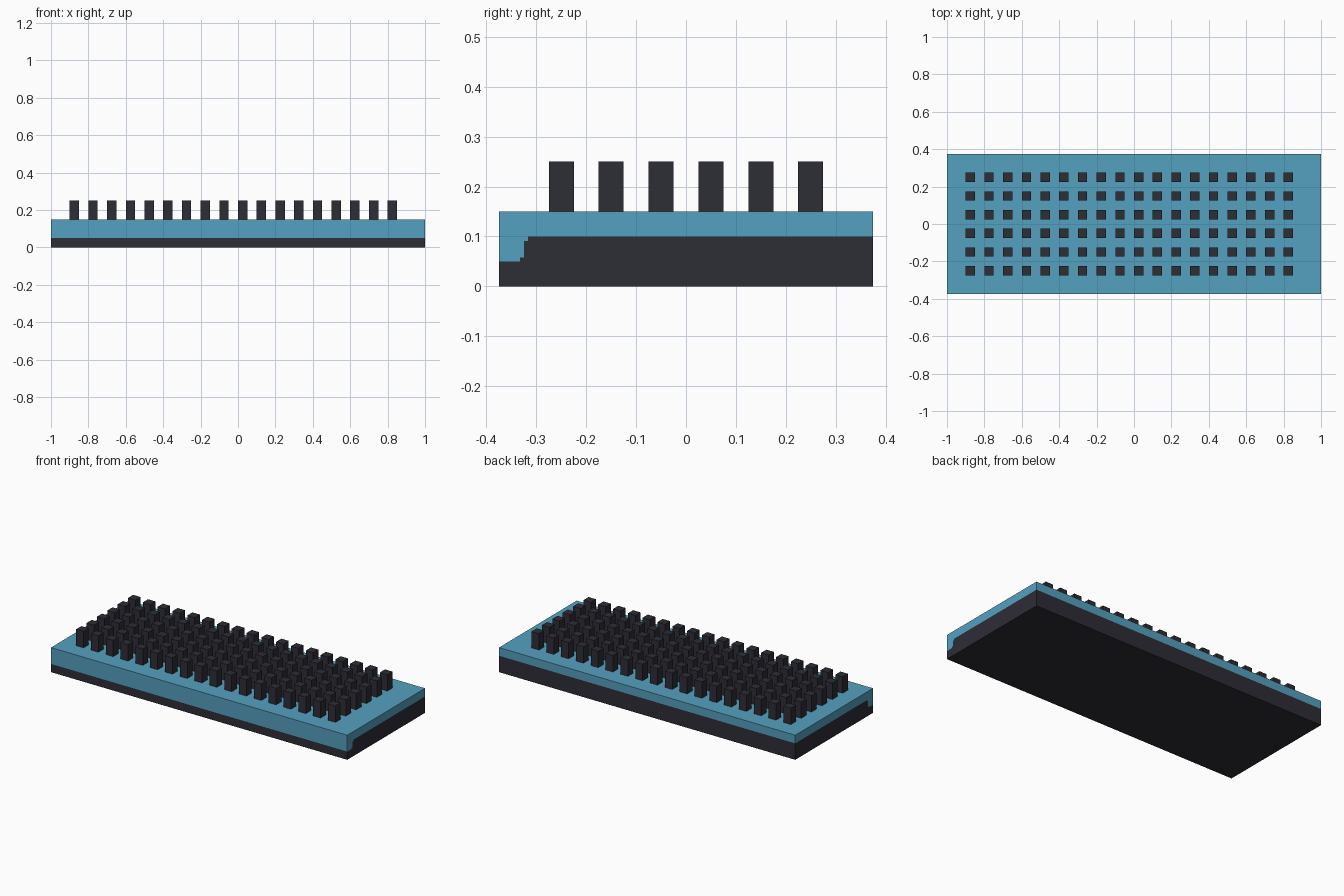
import bpy
import bmesh

cube = bpy.data.objects.get("Cube")
if cube:
    bpy.data.objects.remove(cube, do_unlink=True)

HALF_X, HALF_Y, BODY_TOP = 1.0, 0.375, 0.15


def make_material(name, rgb):
    mat = bpy.data.materials.new(name)
    mat.use_nodes = True
    color = (*rgb, 1.0)
    mat.diffuse_color = color
    mat.node_tree.nodes["Principled BSDF"].inputs["Base Color"].default_value = color
    return mat


def add_object(name, bm, mat):
    bmesh.ops.recalc_face_normals(bm, faces=bm.faces)
    mesh = bpy.data.meshes.new(name)
    bm.to_mesh(mesh)
    bm.free()
    mesh.materials.append(mat)
    obj = bpy.data.objects.new(name, mesh)
    bpy.context.collection.objects.link(obj)
    return obj


def extrude_half(name, outer, seam, mat):
    """Extrude a side profile (y, z) along x, leaving the hidden seam open."""
    bm = bmesh.new()
    profile = seam + outer
    left, right = [[bm.verts.new((x, y, z)) for y, z in profile]
                   for x in (HALF_X, -HALF_X)]
    bm.faces.new(left)
    bm.faces.new(right[::-1])
    n = len(profile)
    for i in range(len(seam) - 1, n):
        j = (i + 1) % n
        bm.faces.new((left[i], right[i], right[j], left[j]))
    return add_object(name, bm, mat)


blue = make_material("soft blue", (0.090, 0.350, 0.525))
charcoal = make_material("charcoal", (0.027, 0.026, 0.037))

# Stepped joint between the two halves, from front to back
seam = [(-HALF_Y, 0.05), (-0.333, 0.05), (-0.333, 0.058), (-0.325, 0.058),
        (-0.325, 0.091), (-0.317, 0.091), (-0.317, 0.10), (HALF_Y, 0.10)]

# Dark base and blue cover
extrude_half("base", [(HALF_Y, 0), (-HALF_Y, 0)], seam, charcoal)
extrude_half("cover", [(HALF_Y, BODY_TOP), (-HALF_Y, BODY_TOP)], seam, blue)

# One square peg, repeated over an 18 by 6 grid
bm = bmesh.new()
bmesh.ops.create_cube(bm, size=1)
bmesh.ops.scale(bm, vec=(0.05, 0.05, 0.10), verts=bm.verts)
bmesh.ops.translate(bm, vec=(-0.875, -0.25, BODY_TOP + 0.05), verts=bm.verts)
pegs = add_object("pegs", bm, charcoal)
for label, count, step in (("columns", 18, (0.1, 0, 0)), ("rows", 6, (0, 0.1, 0))):
    array = pegs.modifiers.new(label, 'ARRAY')
    array.count = count
    array.use_relative_offset = False
    array.use_constant_offset = True
    array.constant_offset_displace = step
